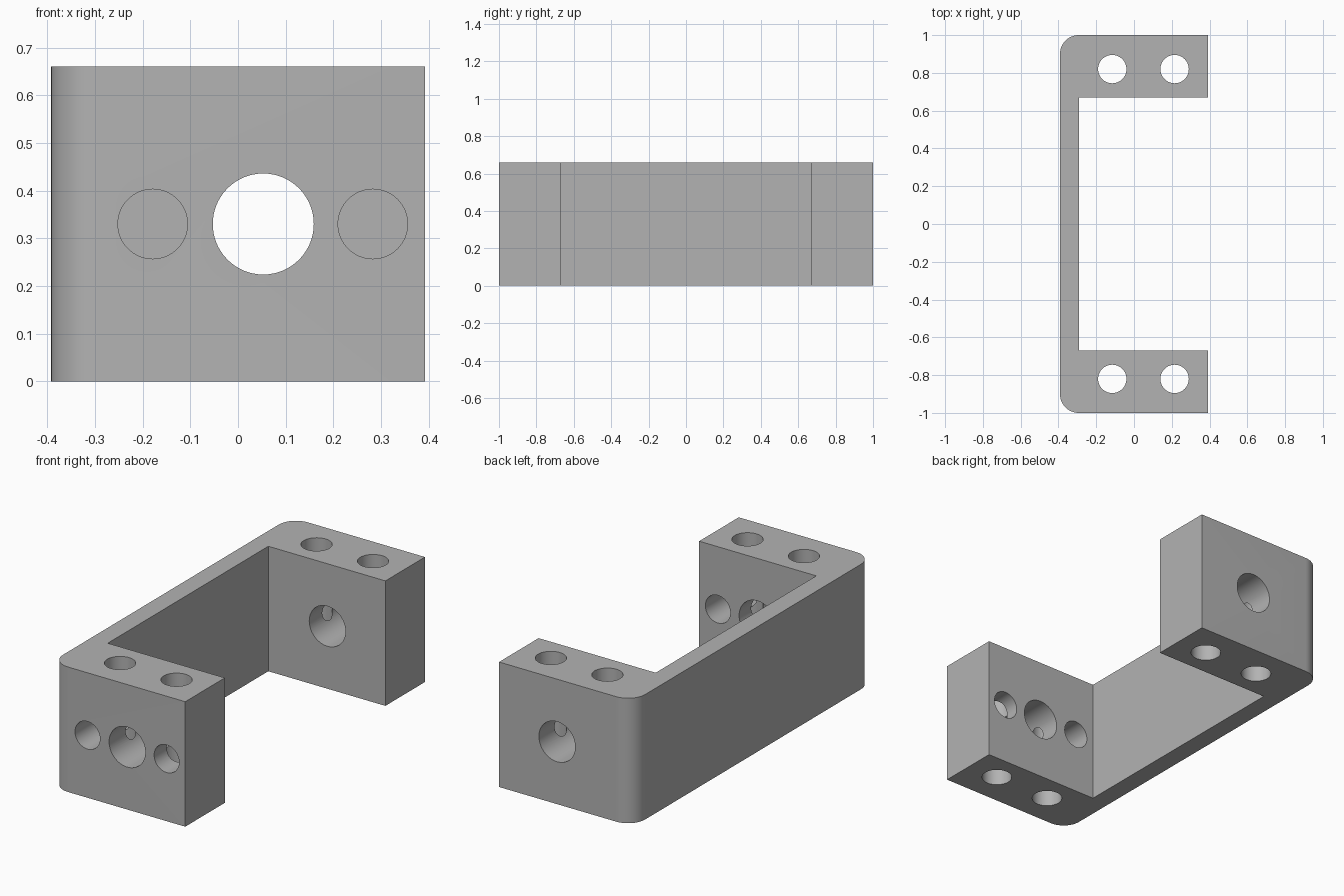
import bpy, bmesh
from math import pi, cos, sin

cube = bpy.data.objects.get("Cube")
if cube:
    bpy.data.objects.remove(cube, do_unlink=True)

HX, HY, H = 0.392, 1.0, 0.66      # half width, half length, height
WALL, ARM, R = 0.1, 0.33, 0.1     # wall thickness, arm thickness, corner radius

grey = bpy.data.materials.new("grey metal")
grey.use_nodes = True
colour = (0.45, 0.45, 0.45, 1)
grey.diffuse_color = colour
grey.node_tree.nodes["Principled BSDF"].inputs["Base Color"].default_value = colour

# C-shaped profile: one half with a rounded outer corner, mirrored across y
steps = 12
arc = [(-HX + R - R * sin(a), HY - R + R * cos(a))
       for a in (i * pi / 2 / steps for i in range(steps + 1))]
half = [(-HX + WALL, HY - ARM), (HX, HY - ARM), (HX, HY)] + arc
profile = half + [(x, -y) for x, y in reversed(half)]

bm = bmesh.new()
base = bm.faces.new([bm.verts.new((x, y, 0)) for x, y in profile])
top = bmesh.ops.extrude_face_region(bm, geom=[base])["geom"]
bmesh.ops.translate(bm, vec=(0, 0, H),
                    verts=[v for v in top if isinstance(v, bmesh.types.BMVert)])
bmesh.ops.recalc_face_normals(bm, faces=bm.faces)
mesh = bpy.data.meshes.new("bracket")
bm.to_mesh(mesh)
bm.free()
mesh.materials.append(grey)
bracket = bpy.data.objects.new("bracket", mesh)
bpy.context.collection.objects.link(bracket)
bpy.context.view_layer.objects.active = bracket
bracket.select_set(True)


def drill(centre, radius, depth, tilt=0):
    """Cut one round hole through the bracket."""
    bpy.ops.mesh.primitive_cylinder_add(vertices=64, radius=radius, depth=depth,
                                        location=centre, rotation=(tilt, 0, 0))
    cutter = bpy.context.object
    cutter.name = "hole_cutter"
    cutter.hide_render = True
    cutter.data.materials.append(grey)
    mod = bracket.modifiers.new("hole", "BOOLEAN")
    mod.operation, mod.solver, mod.object = "DIFFERENCE", "EXACT", cutter
    bpy.ops.object.select_all(action="DESELECT")
    bracket.select_set(True)
    bpy.context.view_layer.objects.active = bracket
    bpy.ops.object.modifier_apply(modifier=mod.name)
    bpy.data.objects.remove(cutter, do_unlink=True)


for side in (-1, 1):
    # Vertical screw holes
    for x in (-0.115, 0.215):
        drill((x, side * 0.82, H / 2), 0.075, H * 1.5)
    # Large rod hole through each arm
    drill((0.053, side * (HY - ARM / 2), H / 2), 0.106, ARM * 1.3, pi / 2)

# Small holes beside the rod hole, front arm only
for x in (-0.179, 0.283):
    drill((x, -(HY - ARM / 2), H / 2), 0.073, ARM * 1.3, pi / 2)

bpy.ops.object.shade_smooth_by_angle(angle=pi / 6)
